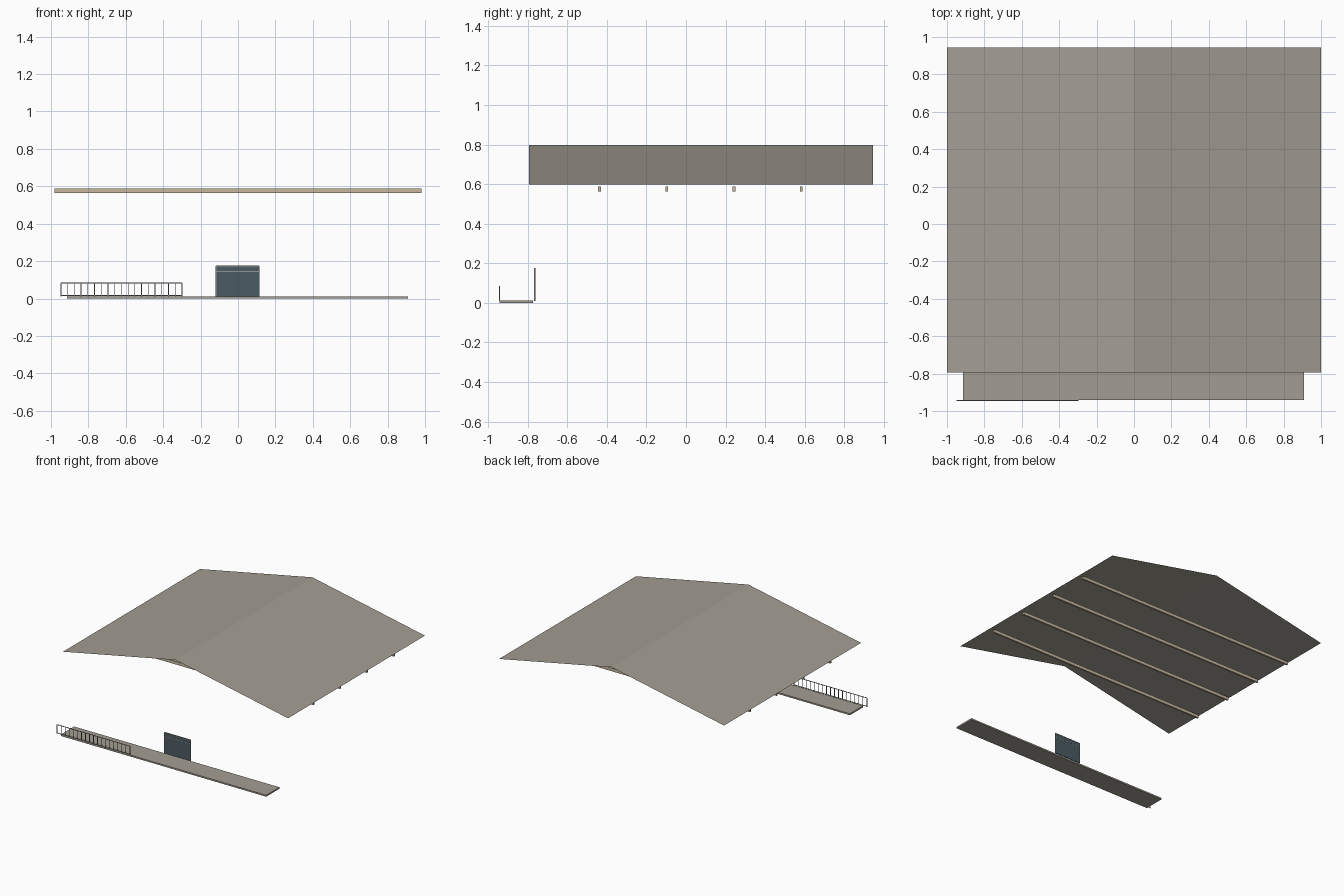
import bpy

cube = bpy.data.objects.get("Cube")
if cube:
    bpy.data.objects.remove(cube, do_unlink=True)


def material(name, color):
    m = bpy.data.materials.new(name)
    m.use_nodes = True
    m.diffuse_color = (*color, 1)
    m.node_tree.nodes["Principled BSDF"].inputs["Base Color"].default_value = (*color, 1)
    return m


stone = material("warm grey", (0.37, 0.34, 0.29))
timber = material("pale timber", (0.58, 0.49, 0.36))
slate = material("slate blue", (0.07, 0.105, 0.125))
metal = material("grey metal", (0.3, 0.3, 0.29))


def mesh_object(name, verts, faces, mat):
    me = bpy.data.meshes.new(name)
    me.from_pydata(verts, [], faces)
    me.materials.append(mat)
    ob = bpy.data.objects.new(name, me)
    bpy.context.collection.objects.link(ob)
    return ob


def box(name, x, y, z, mat):
    """Box from (low, high) ranges on each axis."""
    verts = [(a, b, c) for a in x for b in y for c in z]
    faces = [(0, 1, 3, 2), (4, 6, 7, 5), (0, 4, 5, 1),
             (2, 3, 7, 6), (0, 2, 6, 4), (1, 5, 7, 3)]
    return mesh_object(name, verts, faces, mat)


# Folded sheet roof
profile = [(-1, 0.597), (0, 0.798), (1, 0.597)]
verts = [(x, y, z) for x, z in profile for y in (-0.793, 0.945)]
mesh_object("roof", verts, [(0, 2, 3, 1), (2, 4, 5, 3)], stone)

# Tie beams below the eaves
for i in range(4):
    y = -0.437 + i * 0.34
    box(f"beam_{i + 1}", (-0.98, 0.98), (y - 0.007, y + 0.007), (0.564, 0.588), timber)

# Long front platform
box("platform", (-0.914, 0.91), (-0.942, -0.774), (0, 0.012), stone)

# Upright panel with slim trim
left, right, top = -0.117, 0.113, 0.175
box("panel", (left, right), (-0.767, -0.761), (0.008, top), slate)
trim = (-0.768, -0.760)
box("panel_top_trim", (left, right), trim, (top - 0.003, top + 0.001), metal)
box("panel_cross_trim", (left, right), trim, (0.142, 0.146), metal)
for name, x in (("right", left), ("left", right)):
    box(f"panel_{name}_trim", (x - 0.002, x + 0.002), trim, (0.008, top), metal)

# Railing on the front edge
start, end, count = -0.947, -0.3, 19
rail_y = (-0.945, -0.941)
box("top_rail", (start, end), rail_y, (0.081, 0.085), metal)
box("bottom_rail", (start, end), rail_y, (0.014, 0.018), metal)
for i in range(count):
    x = start + (end - start) * i / (count - 1)
    half = 0.003 if i in (0, count - 1) else 0.0018
    box(f"baluster_{i + 1}", (x - half, x + half), rail_y, (0.012, 0.083), metal)
